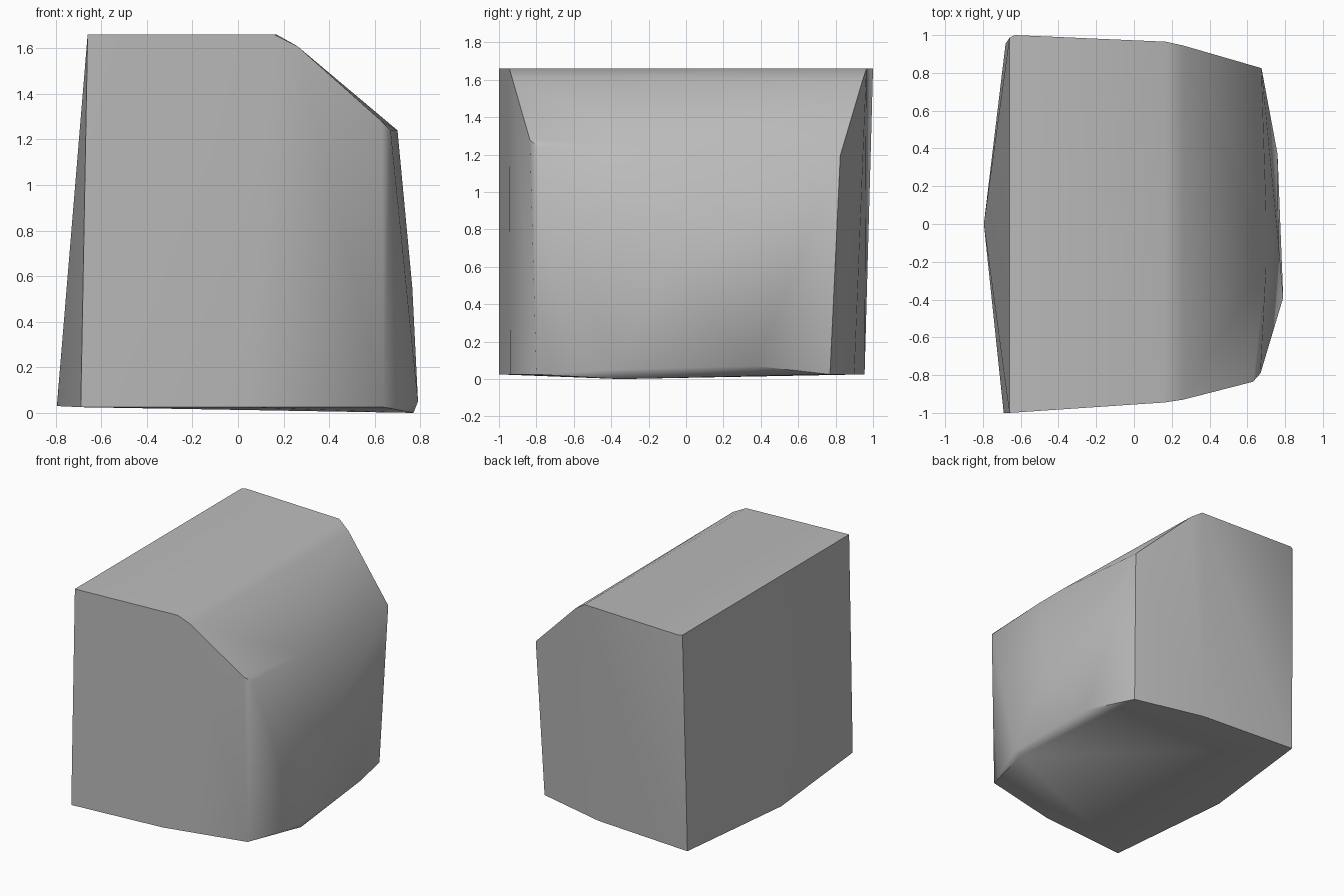
import bpy
import bmesh
import math

default_cube = bpy.data.objects.get("Cube")
if default_cube:
    bpy.data.objects.remove(default_cube, do_unlink=True)


def make_material(name, colour):
    material = bpy.data.materials.new(name)
    material.use_nodes = True
    material.diffuse_color = colour
    material.node_tree.nodes["Principled BSDF"].inputs["Base Color"].default_value = colour
    return material


def convex_block(name, corners, material):
    """Wrap a convex skin around the corners and merge its flat areas."""
    bm = bmesh.new()
    for corner in corners:
        bm.verts.new(corner)
    hull = bmesh.ops.convex_hull(bm, input=list(bm.verts))
    loose = {v for v in hull["geom_interior"] + hull["geom_unused"]
             if isinstance(v, bmesh.types.BMVert) and v.is_valid}
    bmesh.ops.delete(bm, geom=list(loose), context="VERTS")
    bmesh.ops.dissolve_limit(bm, angle_limit=math.radians(1),
                             verts=list(bm.verts), edges=list(bm.edges))
    bmesh.ops.recalc_face_normals(bm, faces=list(bm.faces))
    mesh = bpy.data.meshes.new(name)
    bm.to_mesh(mesh)
    bm.free()
    mesh.materials.append(material)
    block = bpy.data.objects.new(name, mesh)
    bpy.context.collection.objects.link(block)
    return block


top = 1.66
base = 0.025

# Front and back outlines: flat top, rounded shoulder, slope, then the base
front_outline = [
    (-0.66, -1.0, top), (0.16, -0.945, top), (0.26, -0.93, 1.61),
    (0.63, -0.835, 1.28), (0.67, -0.79, 1.24),
    (0.64, -0.8, base), (0.03, -0.94, base), (-0.69, -1.0, base),
]
back_outline = [
    (-0.63, 1.0, top), (-0.66, 0.985, top), (0.17, 0.965, top), (0.26, 0.945, 1.6),
    (0.675, 0.825, 1.195),
    (0.64, 0.77, base), (0.1, 0.9, base), (-0.68, 0.955, base),
]

# Bulging right and left sides
right_bulge = [
    (0.7, -0.22, 1.24), (0.7, 0.05, 1.24), (0.765, -0.1, 0.55),
    (0.79, -0.39, 0.05), (0.77, -0.35, 0.0), (0.76, 0.37, 0.07),
]
left_bulge = [(-0.795, 0.0, 0.03)]

stone_grey = make_material("stone grey", (0.5, 0.5, 0.5, 1.0))
stone = convex_block("stone_block",
                     front_outline + back_outline + right_bulge + left_bulge,
                     stone_grey)

# Soft shading with crisp main edges
bpy.ops.object.select_all(action="DESELECT")
stone.select_set(True)
bpy.context.view_layer.objects.active = stone
bpy.ops.object.shade_smooth_by_angle(angle=math.radians(40))
